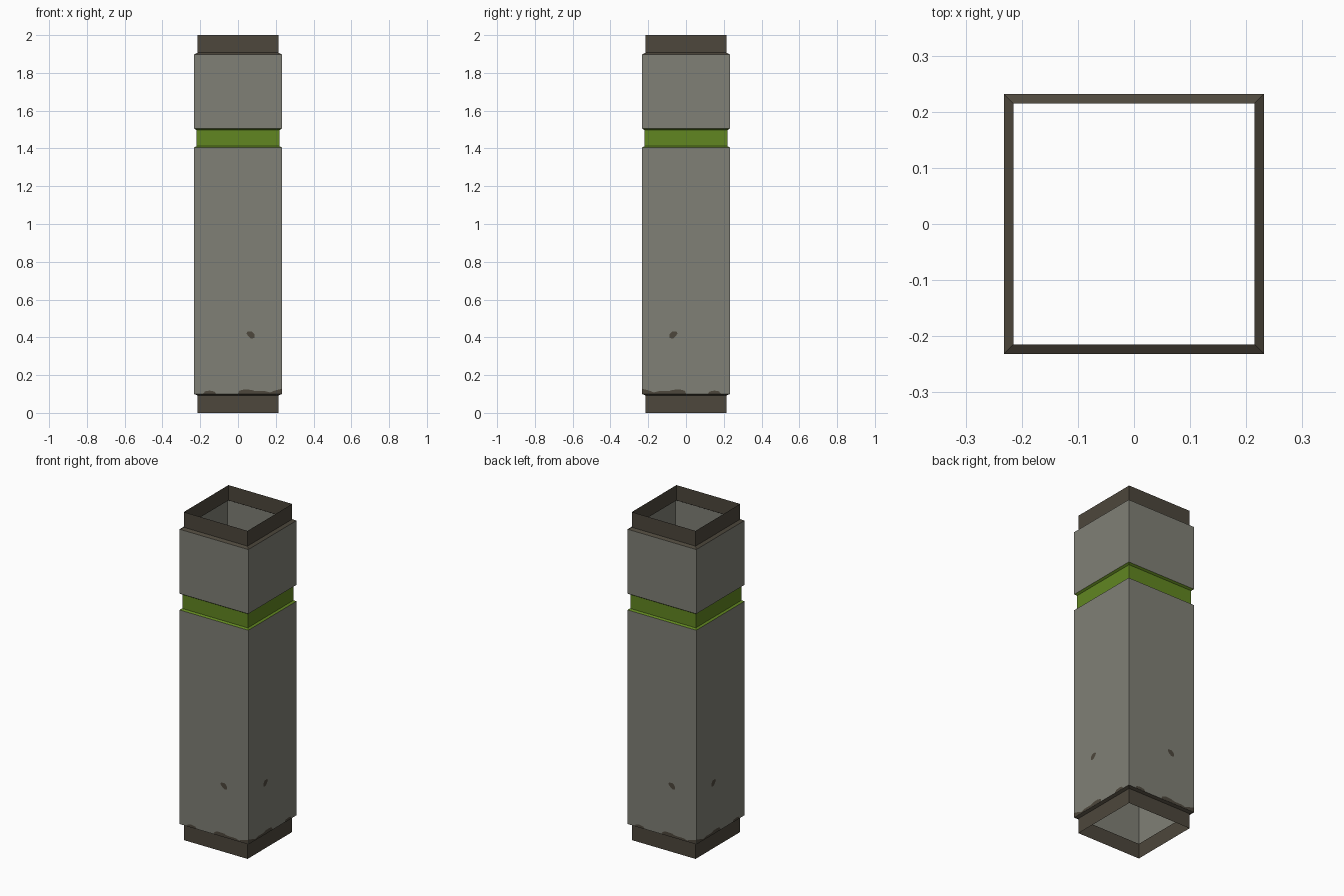
import bpy
from math import pi
from mathutils import Matrix

if "Cube" in bpy.data.objects:
    bpy.data.objects.remove(bpy.data.objects["Cube"])


def material(name, r, g, b):
    lin = [((c / 255 + 0.055) / 1.055) ** 2.4 for c in (r, g, b)]
    m = bpy.data.materials.new(name)
    m.diffuse_color = (*lin, 1)
    m.use_nodes = True
    m.node_tree.nodes["Principled BSDF"].inputs["Base Color"].default_value = m.diffuse_color
    return m


GREY = material("weathered grey", 128, 128, 118)
BROWN = material("dark brown", 77, 71, 60)
GREEN = material("moss green", 97, 134, 33)

BODY, BAND, COLLAR = 0.232, 0.22, 0.215   # half widths


def add_object(name, verts, faces, mat):
    me = bpy.data.meshes.new(name)
    me.from_pydata(verts, [], faces)
    me.materials.append(mat)
    ob = bpy.data.objects.new(name, me)
    bpy.context.collection.objects.link(ob)
    return ob


def square_shell(name, profile, mat):
    """Open square tube swept through (half width, height) pairs."""
    verts, faces = [], []
    for h, z in profile:
        verts += [(-h, -h, z), (h, -h, z), (h, h, z), (-h, h, z)]
    for i in range(len(profile) - 1):
        for k in range(4):
            a, b = 4 * i + k, 4 * i + (k + 1) % 4
            faces.append((a, b, b + 4, a + 4))
    return add_object(name, verts, faces, mat)


# Column sections, bottom to top; the ledges take the colour of the recess
square_shell("lower_collar", [(COLLAR, 0), (COLLAR, 0.092), (BODY, 0.1)], BROWN)
square_shell("lower_body", [(BODY, 0.1), (BODY, 1.405)], GREY)
square_shell("green_band", [(BODY, 1.405), (BAND, 1.412),
                            (BAND, 1.497), (BODY, 1.505)], GREEN)
square_shell("upper_body", [(BODY, 1.505), (BODY, 1.897)], GREY)
square_shell("upper_collar", [(BODY, 1.897), (COLLAR, 1.907), (COLLAR, 2)], BROWN)

# Worn patches as (across, height) outlines on the front side
PATCHES = {
    "chip": [(0.055, 0.405), (0.07, 0.393), (0.088, 0.397), (0.088, 0.415),
             (0.075, 0.43), (0.05, 0.43), (0.045, 0.42)],
    "small_wear": [(-0.185, 0.1), (-0.115, 0.1), (-0.125, 0.113),
                   (-0.15, 0.118), (-0.175, 0.114)],
    "edge_wear": [(0.0, 0.1), (BODY, 0.1), (BODY, 0.128), (0.195, 0.118),
                  (0.17, 0.108), (0.145, 0.115), (0.09, 0.115),
                  (0.07, 0.122), (0.03, 0.124), (0.005, 0.116)],
}

# Neighbouring sides mirror each other
for k, side in enumerate(("front", "right", "back", "left")):
    turn = Matrix.Rotation(k * pi / 2, 4, 'Z')
    for name, outline in PATCHES.items():
        pts = outline if k % 2 == 0 else [(-u, z) for u, z in reversed(outline)]
        ob = add_object(f"{side}_{name}", [(u, -BODY - 0.0012, z) for u, z in pts],
                        [tuple(range(len(pts)))], BROWN)
        ob.data.transform(turn)
